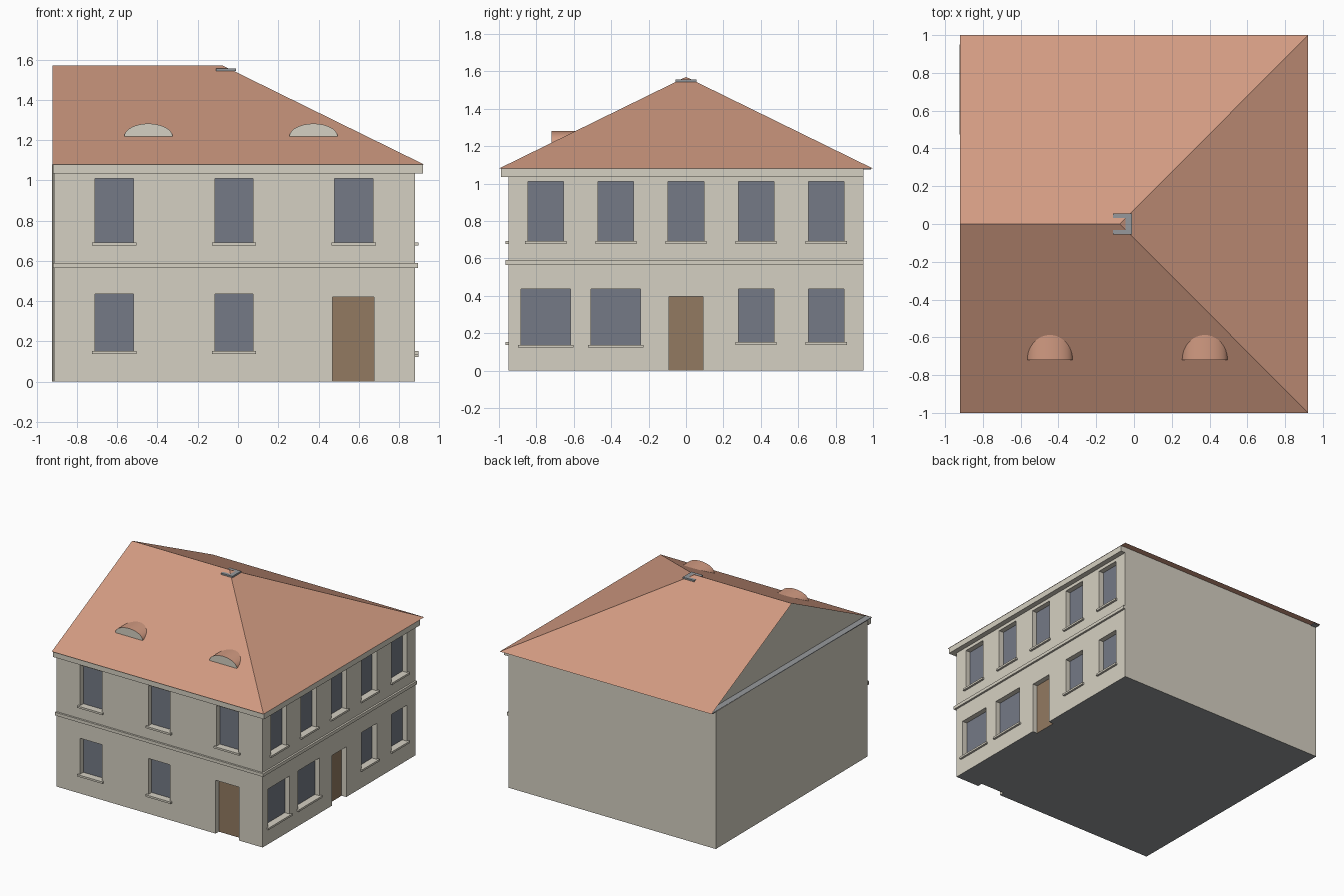
import bpy, bmesh, math

cube = bpy.data.objects.get("Cube")
if cube:
    bpy.data.objects.remove(cube, do_unlink=True)


def material(name, rgb):
    lin = [((c / 255 + 0.055) / 1.055) ** 2.4 for c in rgb] + [1]
    m = bpy.data.materials.new(name)
    m.use_nodes = True
    m.diffuse_color = lin
    m.node_tree.nodes["Principled BSDF"].inputs["Base Color"].default_value = lin
    return m


CREAM = material("cream plaster", (213, 208, 194))
TILE = material("terracotta tile", (210, 155, 130))
GLASS = material("blue grey glass", (117, 122, 134))
WOOD = material("brown wood", (146, 122, 97))
GREY = material("plain grey", (150, 153, 156))


def make(name, bm, *mats):
    bmesh.ops.recalc_face_normals(bm, faces=bm.faces)
    me = bpy.data.meshes.new(name)
    bm.to_mesh(me)
    bm.free()
    for m in mats:
        me.materials.append(m)
    ob = bpy.data.objects.new(name, me)
    bpy.context.collection.objects.link(ob)
    return ob


def prism(bm, pts, offset):
    """Extrude a closed outline of 3D points along an offset."""
    face = bm.faces.new([bm.verts.new(p) for p in pts])
    new = bmesh.ops.extrude_face_region(bm, geom=[face], use_keep_orig=True)["geom"]
    bmesh.ops.translate(bm, vec=offset, verts=[v for v in new if isinstance(v, bmesh.types.BMVert)])


def box(bm, x0, x1, y0, y1, z0, z1):
    prism(bm, [(x0, y0, z0), (x1, y0, z0), (x1, y1, z0), (x0, y1, z0)], (0, 0, z1 - z0))


FRONT, SIDE, BACK, LEFT = -0.95, 0.88, 0.95, -0.92
EAVE, RIDGE, DEPTH = 1.08, 1.57, 0.04


def on_wall(bm, wall, centre, half, inner, outer, z0, z1):
    """Box on the front or side wall, reaching from inner to outer past it."""
    if wall == "front":
        box(bm, centre - half, centre + half, FRONT - outer, FRONT + inner, z0, z1)
    else:
        box(bm, SIDE - inner, SIDE + outer, centre - half, centre + half, z0, z1)


# Openings: wall, centre, half width, bottom, top
windows = [("front", x, 0.095, 0.69, 1.01) for x in (-0.615, -0.02, 0.575)]
windows += [("front", x, 0.095, 0.15, 0.435) for x in (-0.615, -0.02)]
windows += [("side", y, 0.095, 0.69, 1.01) for y in (-0.75, -0.375, 0, 0.375, 0.75)]
windows += [("side", y, 0.133, 0.135, 0.435) for y in (-0.75, -0.375)]
windows += [("side", y, 0.095, 0.15, 0.435) for y in (0.375, 0.75)]
doors = [("front", 0.573, 0.103, -0.05, 0.42), ("side", 0, 0.09, -0.05, 0.395)]

# Walls with recessed openings
bm = bmesh.new()
prism(bm, [(-0.915, FRONT, 0), (SIDE, FRONT, 0), (SIDE, BACK, 0), (-0.925, BACK, 0)], (0, 0, EAVE))
walls = make("walls", bm, CREAM, GLASS, WOOD, GREY)
bm = bmesh.new()
for wall, c, half, z0, z1 in windows + doors:
    on_wall(bm, wall, c, half, DEPTH, 0.05, z0, z1)
cutter = make("opening_cutter", bm, CREAM)
cutter.hide_render = True
cut = walls.modifiers.new("openings", "BOOLEAN")
cut.operation, cut.solver, cut.object = "DIFFERENCE", "EXACT", cutter
bpy.context.view_layer.update()
cut_mesh = bpy.data.meshes.new_from_object(walls.evaluated_get(bpy.context.evaluated_depsgraph_get()))
walls.modifiers.clear()
walls.data = cut_mesh
bpy.data.objects.remove(cutter, do_unlink=True)

# Glass, door leaves and base chosen by face position
for p in cut_mesh.polygons:
    c, n = p.center, p.normal
    recessed = (n.y < -0.9 and abs(c.y - FRONT - DEPTH) < 0.003) or \
               (n.x > 0.9 and abs(c.x - SIDE + DEPTH) < 0.003)
    p.material_index = 0
    if recessed:
        p.material_index = 2 if c.z < 0.25 else 1
    elif n.z < -0.9 and c.z < 0.01:
        p.material_index = 3

# Window sills
bm = bmesh.new()
for wall, c, half, z0, z1 in windows:
    on_wall(bm, wall, c, half + 0.015, DEPTH, 0.016, z0 - 0.013, z0 + 0.002)
make("window_sills", bm, CREAM)


# Mouldings wrapping the front and side walls
def moulding(name, out, z0, z1):
    bm = bmesh.new()
    prism(bm, [(LEFT, FRONT, z0), (LEFT, FRONT - out, z0), (SIDE + out, FRONT - out, z0),
               (SIDE + out, BACK, z0), (SIDE, BACK, z0), (SIDE, FRONT, z0)], (0, 0, z1 - z0))
    make(name, bm, CREAM)


moulding("storey_band", 0.015, 0.565, 0.59)
moulding("cornice", 0.04, 1.035, EAVE - 0.001)

# Hipped roof with a gable set back under its open end
R, INSET, TIP = 0.922, 0.05, -0.075
bm = bmesh.new()
fl, fr, br, bl = [bm.verts.new((x, y, EAVE)) for x, y in ((-R, -1), (R, -1), (R, 1), (-R, 1))]
ra, rb = bm.verts.new((-R, 0, RIDGE)), bm.verts.new((TIP, 0, RIDGE))
for loop in ((fl, fr, rb, ra), (fr, br, rb), (br, bl, ra, rb), (fl, bl, br, fr)):
    bm.faces.new(loop)
make("roof", bm, TILE)
bm = bmesh.new()
prism(bm, [(-R + INSET, -0.995, EAVE + 0.001), (-R + INSET, 0.995, EAVE + 0.001),
           (-R + INSET, 0, RIDGE - 0.004)], (0.01, 0, 0))
make("gable_wall", bm, CREAM)
bm = bmesh.new()
box(bm, -R, -R + INSET, -0.99, 0.99, EAVE - 0.004, EAVE + 0.002)
make("gable_ledge", bm, GREY)

# Ridge cap
bm = bmesh.new()
box(bm, -0.11, -0.01, -0.055, 0.055, 1.543, 1.555)
make("ridge_cap", bm, GREY)

# Eyebrow dormers: half-ellipse barrels running back into the slope
for name, cx in (("left_dormer", 0.375), ("right_dormer", -0.445)):
    bm = bmesh.new()
    arc = [math.pi * i / 24 for i in range(25)]
    prism(bm, [(cx + 0.12 * math.cos(a), -0.72, 1.218 + 0.064 * math.sin(a)) for a in arc], (0, 0.15, 0))
    dormer = make(name, bm, TILE, CREAM)
    for p in dormer.data.polygons:
        p.material_index = 1 if p.normal.y < -0.9 else 0
    bpy.ops.object.select_all(action="DESELECT")
    dormer.select_set(True)
    bpy.context.view_layer.objects.active = dormer
    bpy.ops.object.shade_smooth_by_angle(angle=math.radians(40))
